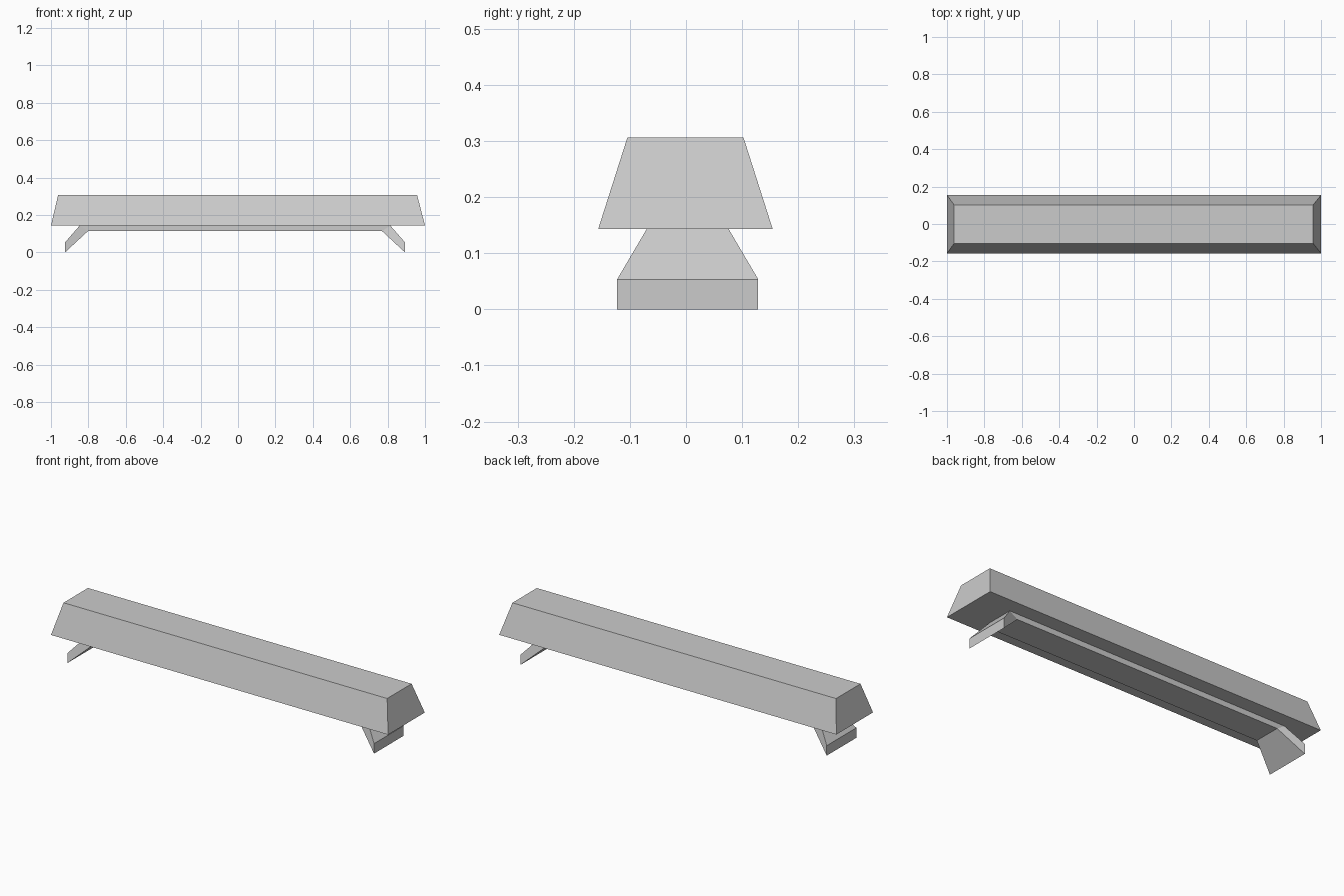
import bpy
import bmesh

cube = bpy.data.objects.get("Cube")
if cube:
    bpy.data.objects.remove(cube, do_unlink=True)

grey = bpy.data.materials.new("light_grey")
grey.use_nodes = True
colour = (0.6, 0.6, 0.6, 1)
grey.diffuse_color = colour
grey.node_tree.nodes["Principled BSDF"].inputs["Base Color"].default_value = colour


def loft(name, rings):
    """Join a row of four-cornered rings into a closed, flat-shaded solid."""
    bm = bmesh.new()
    loops = [[bm.verts.new(p) for p in ring] for ring in rings]
    for a, b in zip(loops, loops[1:]):
        for i in range(4):
            j = (i + 1) % 4
            bm.faces.new((a[i], a[j], b[j], b[i]))
    bm.faces.new(loops[0])
    bm.faces.new(loops[-1])
    bmesh.ops.recalc_face_normals(bm, faces=bm.faces)
    mesh = bpy.data.meshes.new(name)
    bm.to_mesh(mesh)
    bm.free()
    mesh.materials.append(grey)
    obj = bpy.data.objects.new(name, mesh)
    bpy.context.collection.objects.link(obj)
    return obj


def level_ring(cx, cy, hx, hy, z):
    return [(cx + sx * hx, cy + sy * hy, z)
            for sx, sy in ((-1, -1), (1, -1), (1, 1), (-1, 1))]


def cross_ring(x_low, x_high, z_low, z_high, half):
    cx, cy = -0.016, 0.003
    return [(cx + x_low, cy - half, z_low), (cx + x_low, cy + half, z_low),
            (cx + x_high, cy + half, z_high), (cx + x_high, cy - half, z_high)]


# Tapered main bar
under = 0.143
loft("main_bar", [level_ring(0, -0.001, 1.0, 0.1555, under),
                  level_ring(-0.002, -0.001, 0.96, 0.1035, 0.306)])

# Support strip under the bar, with a splayed foot at each end
foot_x, low_x, high_x = 0.909, 0.786, 0.831
loft("support_bracket", [
    cross_ring(-foot_x, -foot_x, 0, 0.0535, 0.1257),
    cross_ring(-low_x, -high_x, 0.114, under, 0.073),
    cross_ring(low_x, high_x, 0.114, under, 0.073),
    cross_ring(foot_x, foot_x, 0, 0.0535, 0.1257)])
